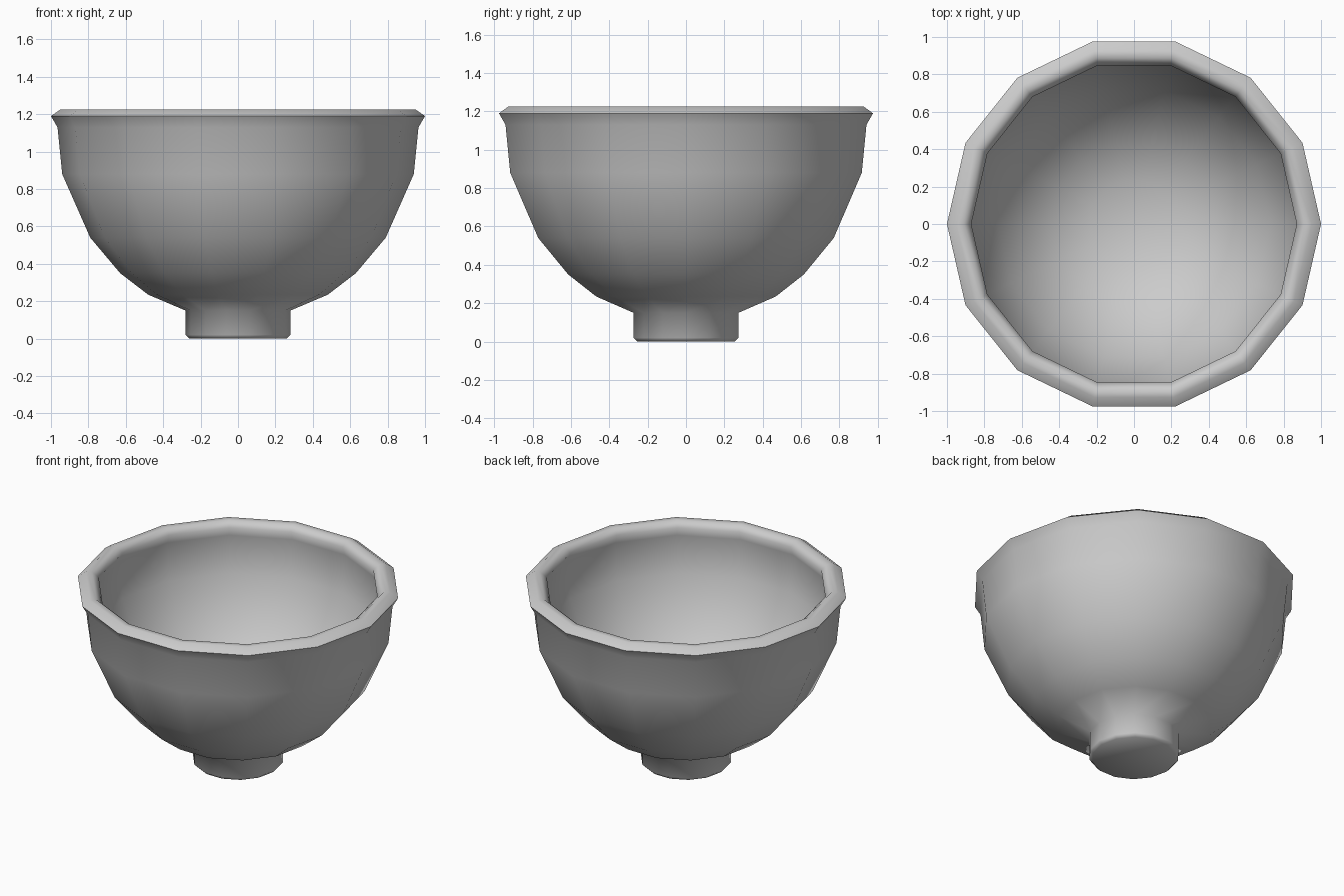
import bpy, bmesh, math

if "Cube" in bpy.data.objects:
    bpy.data.objects.remove(bpy.data.objects["Cube"])

SIDES = 14

# Profile (radius, height): foot, outer wall, rolled lip, inner wall, inner floor
profile = [
    (0, 0), (0.26, 0), (0.28, 0.02), (0.28, 0.15),
    (0.48, 0.235), (0.63, 0.35), (0.79, 0.54), (0.94, 0.88), (0.965, 1.13),
    (1.0, 1.19), (0.95, 1.225), (0.91, 1.225), (0.87, 1.19), (0.89, 1.13),
    (0.87, 0.88), (0.73, 0.57), (0.58, 0.40), (0.44, 0.29), (0.24, 0.21), (0, 0.19),
]

# Lathe the profile into a 14-sided bowl
bm = bmesh.new()
verts = [bm.verts.new((r, 0, z)) for r, z in profile]
edges = [bm.edges.new(pair) for pair in zip(verts, verts[1:])]
bmesh.ops.spin(bm, geom=verts + edges, cent=(0, 0, 0), axis=(0, 0, 1),
               angle=2 * math.pi, steps=SIDES)
bmesh.ops.remove_doubles(bm, verts=bm.verts, dist=0.001)
bmesh.ops.recalc_face_normals(bm, faces=bm.faces)

mesh = bpy.data.meshes.new("bowl")
bm.to_mesh(mesh)
bm.free()
bowl = bpy.data.objects.new("bowl", mesh)
bpy.context.collection.objects.link(bowl)

# Smooth shading over the walls and lip
bpy.context.view_layer.objects.active = bowl
bowl.select_set(True)
bpy.ops.object.shade_smooth_by_angle(angle=math.radians(75))
